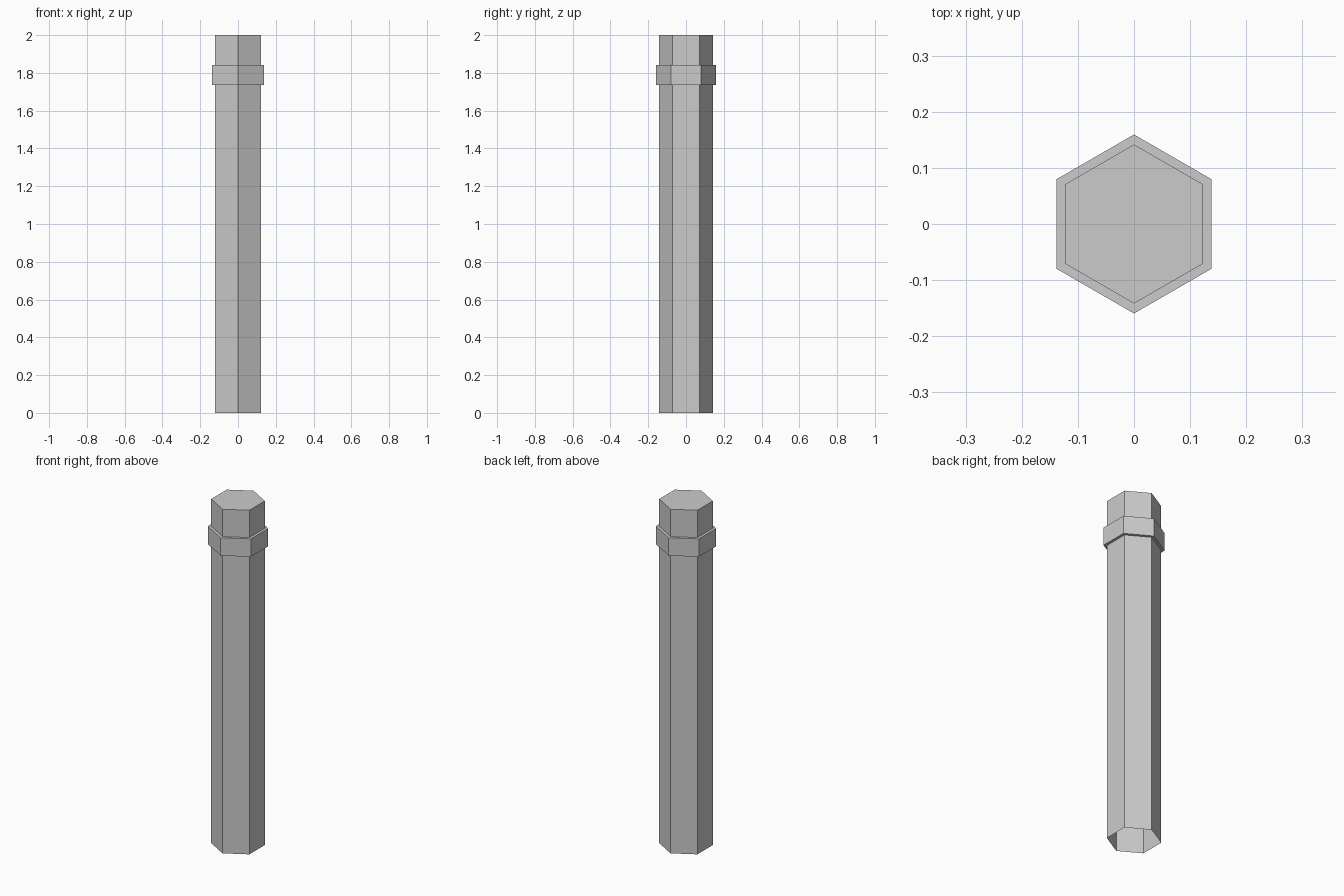
import bpy, bmesh, math

if "Cube" in bpy.data.objects:
    bpy.data.objects.remove(bpy.data.objects["Cube"])

SIDES = 6
SHAFT_R, COLLAR_R = 0.1417, 0.1595

# Profile (radius, height) from the open bottom, over the collar, to the top
PROFILE = [
    (SHAFT_R, 0.0),
    (SHAFT_R, 1.737),
    (COLLAR_R, 1.737),
    (COLLAR_R, 1.841),
    (SHAFT_R, 1.841),
    (SHAFT_R, 2.0),
]


def hex_ring(bm, radius, z):
    """One hexagonal loop with corners pointing along +y and -y."""
    ring = []
    for i in range(SIDES):
        a = math.pi / 2 + i * 2 * math.pi / SIDES
        ring.append(bm.verts.new((radius * math.cos(a), radius * math.sin(a), z)))
    return ring


bm = bmesh.new()
rings = [hex_ring(bm, r, z) for r, z in PROFILE]

# Walls between consecutive loops
for low, high in zip(rings, rings[1:]):
    for i in range(SIDES):
        j = (i + 1) % SIDES
        bm.faces.new((low[i], low[j], high[j], high[i]))

# Flat top cap; the bottom stays open
bm.faces.new(rings[-1])

mesh = bpy.data.meshes.new("hexagonal_post")
bm.to_mesh(mesh)
bm.free()
post = bpy.data.objects.new("hexagonal_post", mesh)
bpy.context.collection.objects.link(post)
